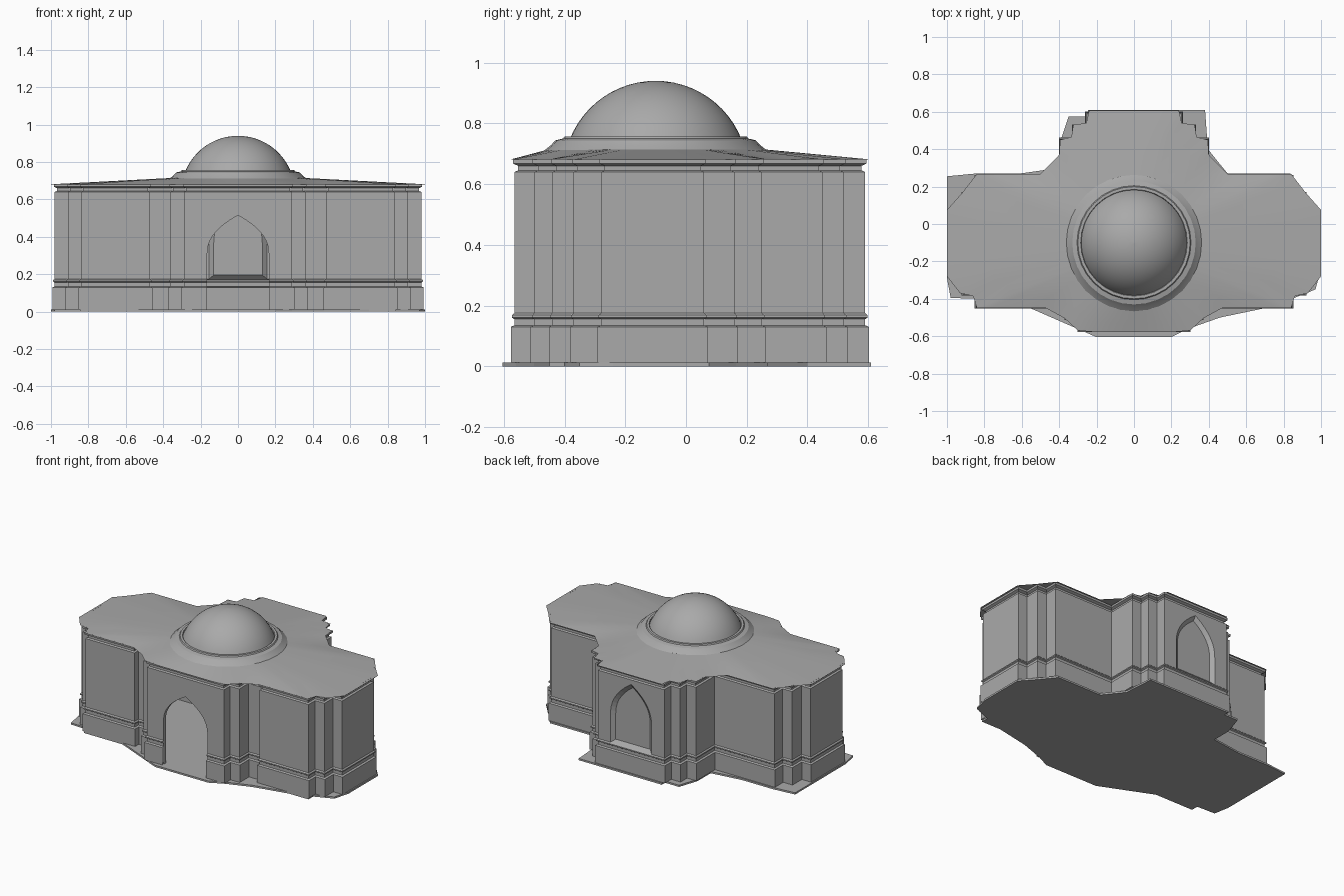
import bpy, bmesh, math
from mathutils import Vector

cube = bpy.data.objects.get("Cube")
if cube:
    bpy.data.objects.remove(cube, do_unlink=True)

stone = bpy.data.materials.new("grey_stone")
stone.use_nodes = True
GREY = (0.4, 0.4, 0.4, 1)
stone.diffuse_color = GREY
stone.node_tree.nodes["Principled BSDF"].inputs["Base Color"].default_value = GREY

FRONT, BACK = -0.565, 0.59
DOME_Y = -0.1


def make(name, verts, faces, mirror=True, smooth=None):
    mesh = bpy.data.meshes.new(name)
    mesh.from_pydata([tuple(v) for v in verts], [], faces)
    mesh.materials.append(stone)
    obj = bpy.data.objects.new(name, mesh)
    bpy.context.collection.objects.link(obj)
    if mirror:
        mod = obj.modifiers.new("mirror", "MIRROR")
        mod.use_clip = True
    if smooth:
        bpy.ops.object.select_all(action="DESELECT")
        obj.select_set(True)
        bpy.context.view_layer.objects.active = obj
        bpy.ops.object.shade_smooth_by_angle(angle=math.radians(smooth))
    return obj


def grid_faces(rows, cols, wrap=False):
    faces = []
    for i in range(rows - 1 + int(wrap)):
        for j in range(cols - 1):
            a, b = i * cols + j, (i + 1) % rows * cols + j
            faces.append((a, b, b + 1, a + 1))
    return faces


def sweep(name, path, profile):
    """Run a wall profile of (outward offset, height) along a plan path."""
    pts = [Vector(p) for p in path]
    normals = []
    for p, q in zip(pts, pts[1:]):
        d = (q - p).normalized()
        normals.append(Vector((d.y, -d.x)))
    verts = []
    for i, p in enumerate(pts):
        n1, n2 = normals[max(i - 1, 0)], normals[min(i, len(normals) - 1)]
        mitre = (n1 + n2) / (1 + n1.dot(n2))
        for off, z in profile:
            q = p + mitre * off
            verts.append((q.x, q.y, z))
    return make(name, verts, grid_faces(len(pts), len(profile)))


def lathe(name, profile, segments, smooth):
    verts = []
    for i in range(segments):
        a = 2 * math.pi * i / segments
        verts += [(r * math.cos(a), DOME_Y + r * math.sin(a), z) for r, z in profile]
    return make(name, verts, grid_faces(segments, len(profile), True), False, smooth)


def half_arch(a, base, spring, apex, steps=8):
    pts = [(a, base)]
    for i in range(steps + 1):
        s = i / steps
        pts.append((a * (1 - s ** 2.4), spring + (apex - spring) * s))
    return pts


def arch_wall(name, arch, y, top):
    """Wall above and beside an arched opening."""
    pts = arch + [(0, top), (arch[0][0], top)]
    order = list(range(len(pts)))
    if y > 0:
        order.reverse()
    return make(name, [(x, y, z) for x, z in pts], [order[::-1]])


def arch_band(name, outer, y0, inner, y1):
    """Strip joining two arch outlines."""
    verts = []
    for (xo, zo), (xi, zi) in zip(outer, inner):
        verts += [(xo, y0, zo), (xi, y1, zi)]
    return make(name, verts, grid_faces(len(outer), 2))


# Walls: plinth, ledge, wall and cornice swept around the stepped plan
plinth = [(.012, .012), (.012, .13), (0, .135), (0, .155),
          (.008, .16), (.008, .168), (0, .175)]
cornice = [(0, .64), (-.012, .645), (-.012, .66), (.005, .668), (.005, .682)]
DOOR, NICHE = 0.165, 0.155
plan = [(DOOR, FRONT), (.29, FRONT), (.29, -.5), (.36, -.5), (.36, -.4),
        (.47, -.4), (.47, -.44), (.84, -.44), (.84, -.37), (.91, -.37),
        (.91, -.28), (.98, -.28), (.98, .06), (.91, .06), (.91, .16),
        (.84, .16), (.84, .25), (.39, .25), (.39, .45), (.32, .45),
        (.32, .52), (.25, .52), (.25, BACK), (NICHE, BACK)]
sweep("stepped_walls", plan, plinth + cornice)

# Front doorway, open to the floor
door = half_arch(DOOR, .012, .3, .515)
arch_wall("doorway_wall", door, FRONT, .64)
arch_band("doorway_reveal", door, FRONT, door, FRONT + .025)
sweep("doorway_cornice", [(0, FRONT), (DOOR, FRONT)], cornice)

# Back niche, a shallow recessed arch panel
niche = half_arch(NICHE, .175, .36, .61)
panel = half_arch(NICHE - .025, .195, .36, .58)
arch_wall("niche_wall", niche, BACK, .64)
arch_band("niche_frame", niche, BACK, panel, BACK - .02)
make("niche_panel", [(x, BACK - .02, z) for x, z in panel + [(0, panel[0][1])]],
     [list(range(len(panel) + 1))])
make("niche_sill", [(0, BACK, .175), (NICHE, BACK, .175),
                    (panel[0][0], BACK - .02, .195), (0, BACK - .02, .195)],
     [(0, 3, 2, 1)])
back_path = [(NICHE, BACK), (0, BACK)]
sweep("niche_plinth", back_path, plinth)
sweep("niche_cornice", back_path, cornice)

# Roof: edge outline rising gently towards the round collar
eaves = [(0, -.578), (.2, -.578), (.3, -.57), (.37, -.505), (.47, -.45),
         (.84, -.45), (.86, -.385), (.93, -.37), (1, -.28), (1, .075),
         (.92, .165), (.84, .268), (.5, .268), (.4, .37), (.395, .45),
         (.335, .465), (.325, .53), (.255, .54), (.24, .608), (0, .608)]
rim = []
for p, q in zip(eaves, eaves[1:]):
    p, q = Vector(p), Vector(q)
    n = max(1, round((q - p).length / .08))
    rim += [p.lerp(q, k / n) for k in range(n)]
rim.append(Vector(eaves[-1]))
centre = Vector((0, DOME_Y))
verts = []
for p in rim:
    inner = centre + (p - centre).normalized() * .35
    for t in (0, .35, .7, 1):
        q = p.lerp(inner, t)
        verts.append((q.x, q.y, .681 + .034 * t))
make("roof", verts, grid_faces(len(rim), 4), True, 30)

# Collar and dome
lathe("dome_collar", [(.37, .708), (.345, .728), (.33, .744), (.305, .75),
                      (.3, .757), (.285, .757), (.28, .745)], 32, 30)
base_r, base_z, top_z = .284, .745, .94
rise = top_z - base_z
radius = (base_r ** 2 + rise ** 2) / (2 * rise)
sweep_angle = math.asin(base_r / radius)
cap = []
for i in range(13):
    a = sweep_angle * (1 - i / 12)
    cap.append((max(radius * math.sin(a), .0005), top_z - radius + radius * math.cos(a)))
lathe("dome", cap, 48, 40)

# Floor slab, irregular and wider than the walls in places
slab = [(-.2, -.605), (.2, -.605), (.29, -.56), (.46, -.5), (.7, -.45),
        (.845, -.45), (.845, -.4), (.97, -.35), (1, -.24), (1, .075),
        (.92, .165), (.835, .27), (.5, .27), (.395, .4), (.38, .61),
        (-.245, .61), (-.245, .575), (-.35, .575), (-.395, .44),
        (-.395, .3), (-.61, .27), (-.845, .27), (-1, .255), (-1, -.29),
        (-.98, -.395), (-.845, -.4), (-.845, -.45), (-.555, -.45)]
n = len(slab)
verts = [(x, y, z) for z in (0, .012) for x, y in slab]
sides = [(i, (i + 1) % n, (i + 1) % n + n, i + n) for i in range(n)]
make("floor_slab", verts, sides + [list(range(n))[::-1], list(range(n, 2 * n))], False)
